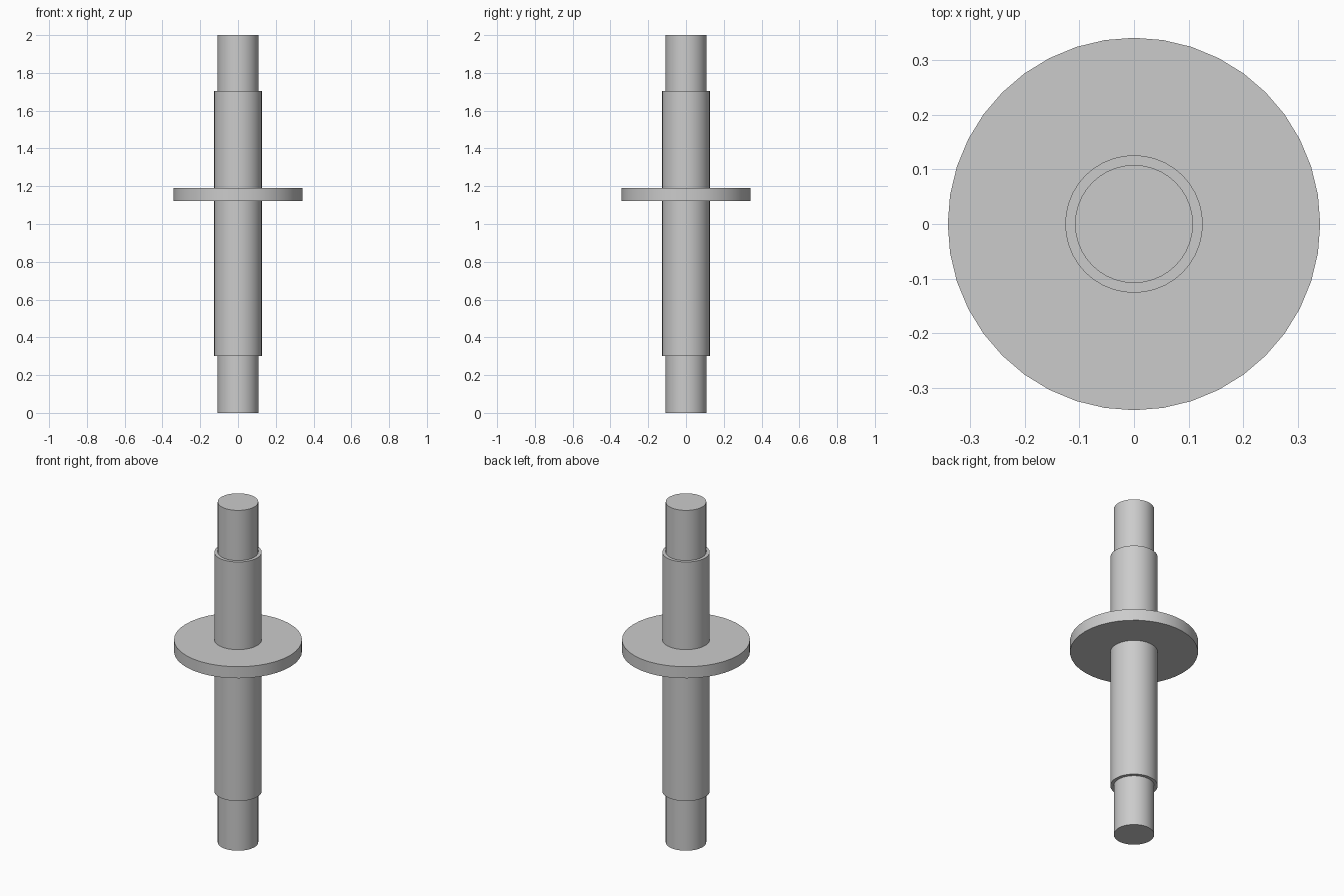
import bpy
import bmesh
import math

SIDES = 40

cube = bpy.data.objects.get("Cube")
if cube:
    bpy.data.objects.remove(cube, do_unlink=True)

# Plain grey metal
grey = bpy.data.materials.new("grey_metal")
grey.use_nodes = True
colour = (0.6, 0.6, 0.6, 1)
grey.diffuse_color = colour
grey.node_tree.nodes["Principled BSDF"].inputs["Base Color"].default_value = colour


def lathe(name, profile, closed=False):
    """Turn a (radius, height) profile around z; open profiles get end caps."""
    bm = bmesh.new()
    rings = [[bm.verts.new((r * math.cos(a), r * math.sin(a), z))
              for a in (math.tau * i / SIDES for i in range(SIDES))]
             for r, z in profile]
    pairs = list(zip(rings, rings[1:]))
    if closed:
        pairs.append((rings[-1], rings[0]))
    else:
        bm.faces.new(rings[0][::-1])
        bm.faces.new(rings[-1])
    for low, high in pairs:
        for i in range(SIDES):
            j = (i + 1) % SIDES
            bm.faces.new((low[i], low[j], high[j], high[i]))
    bmesh.ops.recalc_face_normals(bm, faces=bm.faces)
    mesh = bpy.data.meshes.new(name)
    bm.to_mesh(mesh)
    bm.free()
    mesh.materials.append(grey)
    obj = bpy.data.objects.new(name, mesh)
    bpy.context.collection.objects.link(obj)
    bpy.ops.object.select_all(action='DESELECT')
    obj.select_set(True)
    bpy.context.view_layer.objects.active = obj
    bpy.ops.object.shade_smooth_by_angle(angle=math.radians(30))
    return obj


END, BODY, RIM = 0.108, 0.126, 0.341

# Stepped shaft with a narrower journal at each end
lathe("stepped_shaft", [(END, 0), (END, 0.3), (BODY, 0.3),
                        (BODY, 1.705), (END, 1.705), (END, 2)])

# Flange ring around the shaft body
lathe("flange", [(BODY, 1.122), (RIM, 1.122), (RIM, 1.19), (BODY, 1.19)], closed=True)
